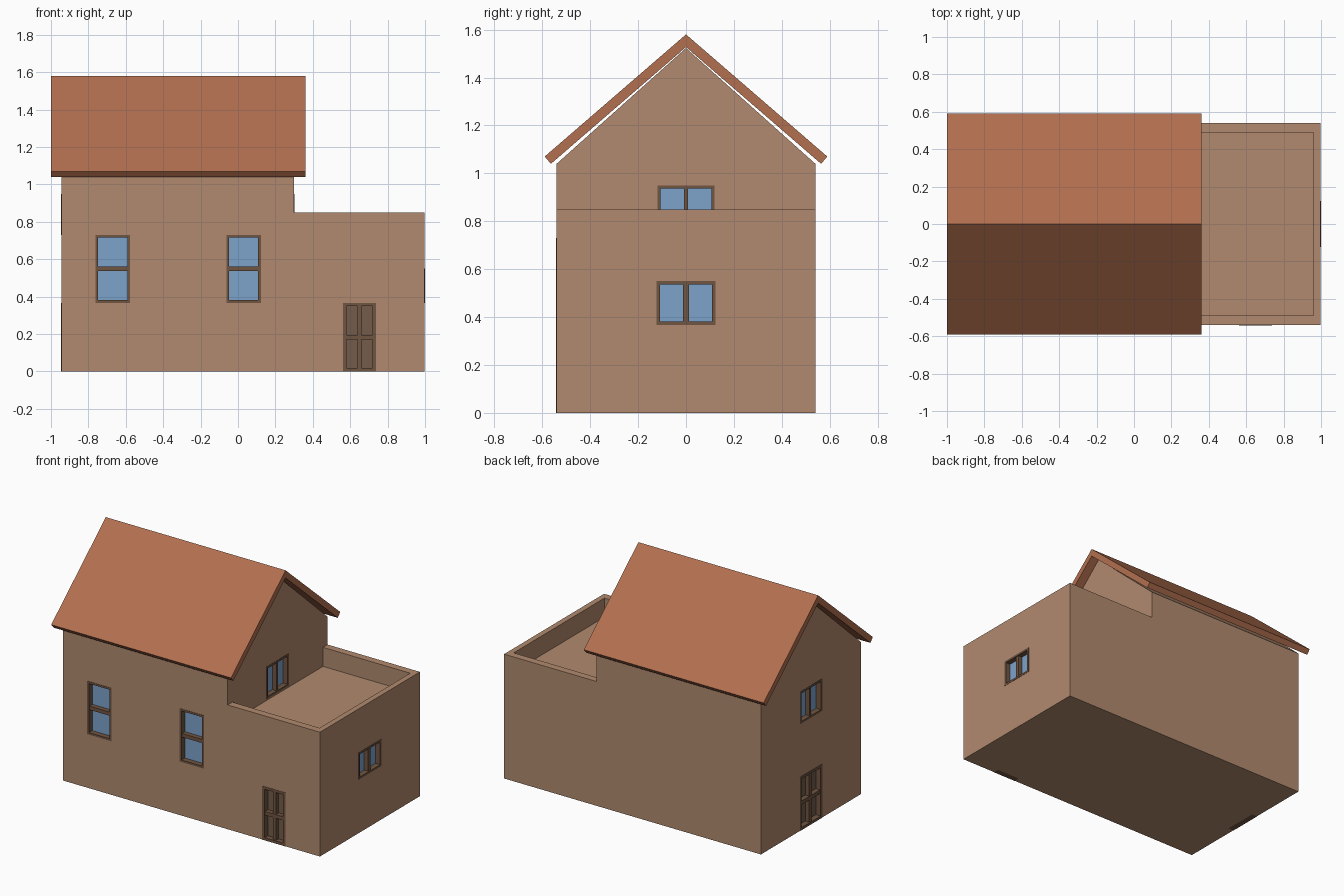
import bpy, bmesh
from math import pi, hypot
from mathutils import Matrix

if "Cube" in bpy.data.objects:
    bpy.data.objects.remove(bpy.data.objects["Cube"])


def material(name, rgb):
    m = bpy.data.materials.new(name)
    m.diffuse_color = (*rgb, 1)
    m.use_nodes = True
    m.node_tree.nodes["Principled BSDF"].inputs["Base Color"].default_value = m.diffuse_color
    return m


WALL = material("plaster", (0.44, 0.255, 0.158))
ROOF = material("roof_tile", (0.45, 0.162, 0.08))
WOOD = material("dark_wood", (0.16, 0.09, 0.053))
PANEL = material("door_wood", (0.175, 0.107, 0.069))
GLASS = material("glass", (0.205, 0.366, 0.597))


def add_box(bm, x0, x1, y0, y1, z0, z1):
    m = Matrix.Translation(((x0 + x1) / 2, (y0 + y1) / 2, (z0 + z1) / 2))
    m = m @ Matrix.Diagonal((x1 - x0, y1 - y0, z1 - z0, 1))
    bmesh.ops.create_cube(bm, size=1, matrix=m)


def finish(bm, name, mat):
    bmesh.ops.recalc_face_normals(bm, faces=bm.faces[:])
    mesh = bpy.data.meshes.new(name)
    bm.to_mesh(mesh)
    bm.free()
    mesh.materials.append(mat)
    ob = bpy.data.objects.new(name, mesh)
    bpy.context.collection.objects.link(ob)
    return ob


def boxes(name, mat, *dims):
    bm = bmesh.new()
    for d in dims:
        add_box(bm, *d)
    return finish(bm, name, mat)


def extrude_x(name, mat, profile, x0, x1):
    bm = bmesh.new()
    face = bm.faces.new([bm.verts.new((x0, y, z)) for y, z in profile])
    ext = bmesh.ops.extrude_face_region(bm, geom=[face])["geom"]
    bmesh.ops.translate(bm, vec=(x1 - x0, 0, 0),
                        verts=[v for v in ext if isinstance(v, bmesh.types.BMVert)])
    return finish(bm, name, mat)


def cut(target, cutter):
    mod = target.modifiers.new("cut", "BOOLEAN")
    mod.operation, mod.solver, mod.object = "DIFFERENCE", "EXACT", cutter
    bpy.context.view_layer.update()
    bpy.context.view_layer.objects.active = target
    bpy.ops.object.modifier_apply(modifier=mod.name)
    bpy.data.objects.remove(cutter)


# Walls: gabled block with the right end cut down to a roof terrace
W, X0, XG, X1 = 0.54, -0.945, 0.30, 0.998
walls = extrude_x("walls", WALL,
                  [(-W, 0), (W, 0), (W, 1.04), (0, 1.523), (-W, 1.04)], X0, X1)
cut(walls, boxes("cutter", WALL, (XG, 1.2, -0.8, 0.8, 0.85, 1.8)))
cut(walls, boxes("cutter", WALL, (XG, 0.96, -0.49, 0.49, 0.72, 0.95)))

# Roof: two mirrored slabs with square-cut eaves, meeting at the ridge
YE, ZE, ZR, T = 0.59, 1.07, 1.58, 0.04
run, rise = YE, ZR - ZE
length = hypot(run, rise)
dy, dz = T * rise / length, T * run / length
under = ZR - T * length / run
for name, s in (("roof_front", -1), ("roof_back", 1)):
    extrude_x(name, ROOF, [(0, ZR), (s * YE, ZE), (s * (YE - dy), ZE - dz), (0, under)],
              -1.0, 0.36)


# Openings: recess in the wall, pane at the back, frame and glazing bars flush
def opening(name, x, y, turn, w, z0, z1, upright=0, rail=0, edge=0.014, pane=GLASS):
    h, d, out = w / 2, 0.036, -0.002
    place = Matrix.Translation((x, y, 0)) @ Matrix.Rotation(turn, 4, "Z")
    base = z0 if z0 > 0 else -0.02
    cutter = boxes("cutter", WALL, (-h, h, -0.02, 0.04, base, z1))
    cutter.matrix_world = place
    cut(walls, cutter)
    bars = [(-h, -h + edge, out, d, z0, z1), (h - edge, h, out, d, z0, z1),
            (-h + edge, h - edge, out, d, z0, z0 + edge),
            (-h + edge, h - edge, out, d, z1 - edge, z1)]
    zm = (z0 + z1) / 2
    if upright:
        bars.append((-upright / 2, upright / 2, 0.004, d, z0 + edge, z1 - edge))
    if rail:
        bars.append((-h + edge, h - edge, 0.002, d, zm - rail / 2, zm + rail / 2))
    boxes(name + "_frame", WOOD, *bars).matrix_world = place
    boxes(name + "_pane", pane, (-h, h, d - 0.002, 0.042, z0, z1)).matrix_world = place


for side, x in (("left", -0.67), ("right", 0.03)):
    opening("front_window_" + side, x, -W, 0, 0.184, 0.367, 0.73, rail=0.025)
opening("front_door", 0.65, -W, 0, 0.176, 0, 0.367, 0.022, 0.025, 0.018, PANEL)
opening("side_window", X1, 0, pi / 2, 0.245, 0.367, 0.55, upright=0.026)
opening("terrace_window", XG, 0, pi / 2, 0.24, 0.73, 0.95, upright=0.018)
opening("gable_window", X0, 0, -pi / 2, 0.24, 0.73, 0.95, upright=0.018)
opening("gable_door", X0, 0, -pi / 2, 0.24, 0, 0.367, 0.025, 0.025, 0.018, PANEL)
